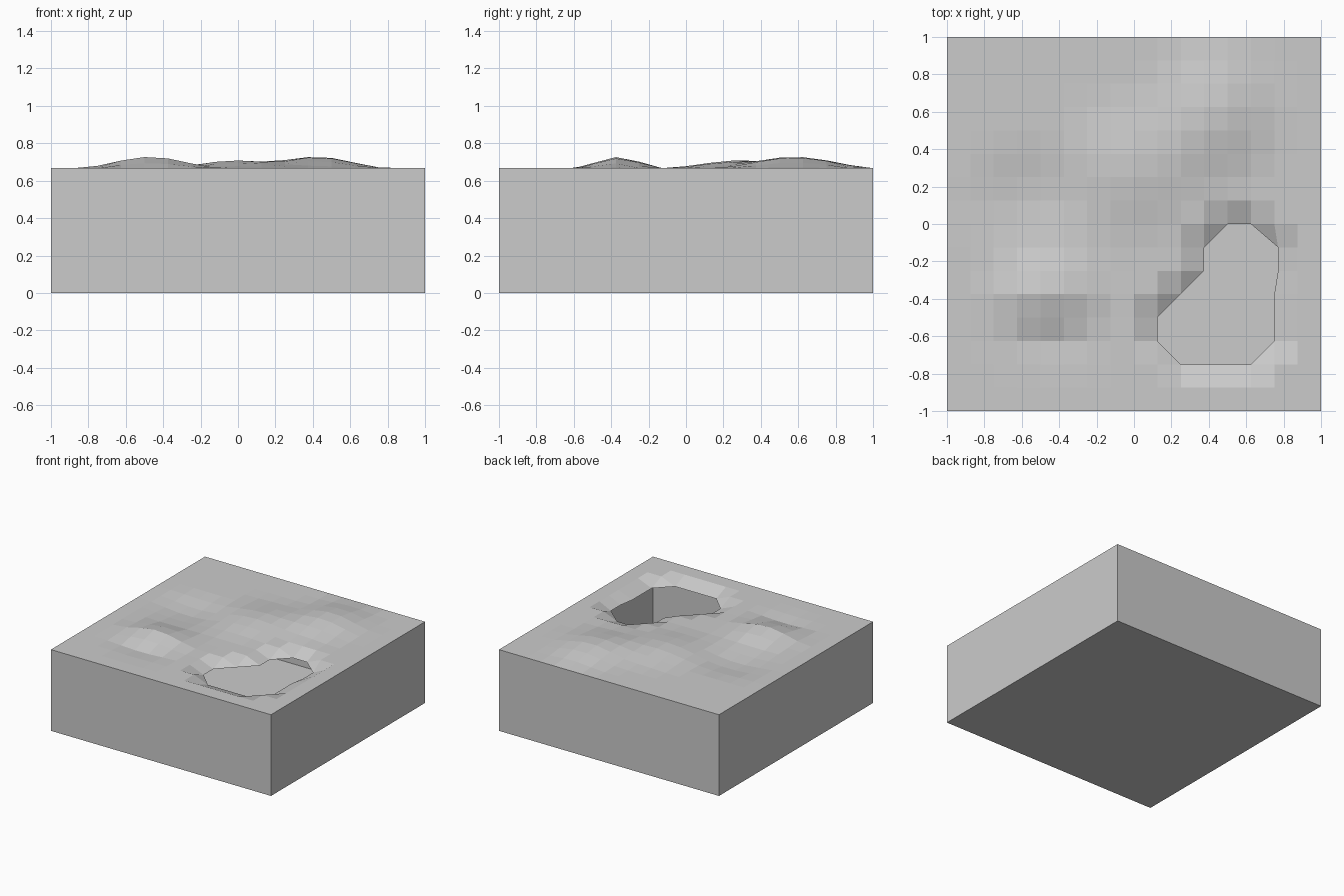
import bpy, bmesh, math

if "Cube" in bpy.data.objects:
    bpy.data.objects.remove(bpy.data.objects["Cube"])

TOP, N = 0.667, 16
STEP = 2 / N

# Soft bumps and dips: x, y, radius x, radius y, height
BUMPS = [
    (0.42, 0.58, 0.40, 0.46, 0.062),
    (0.00, 0.30, 0.45, 0.45, 0.042),
    (-0.47, -0.37, 0.40, 0.27, 0.060),
    (-0.55, 0.15, 0.42, 0.36, -0.030),
    (-0.45, -0.62, 0.36, 0.20, -0.015),
]
# Rows of the opening: y index -> first and last x index removed
HOLE = {3: (10, 13), 4: (10, 13), 5: (11, 13), 6: (12, 13), 7: (12, 13)}


def inside(i, j):
    return j in HOLE and HOLE[j][0] <= i <= HOLE[j][1]


def on_rim(i, j):
    near = ((1, 0), (-1, 0), (0, 1), (0, -1))
    return not inside(i, j) and any(inside(i + a, j + b) for a, b in near)


def height(i, j):
    x, y = -1 + i * STEP, -1 + j * STEP
    if i in (0, N) or j in (0, N):
        return TOP
    if on_rim(i, j):
        return TOP - 0.05
    z = TOP
    for cx, cy, rx, ry, h in BUMPS:
        d = math.hypot((x - cx) / rx, (y - cy) / ry)
        if d < 1:
            z += h * (0.5 + 0.5 * math.cos(math.pi * d))
    return z


bm = bmesh.new()

# Uneven ground surface with an opening cut along cell edges and diagonals
grid = {}
for i in range(N + 1):
    for j in range(N + 1):
        if not inside(i, j):
            x = -1 + i * STEP + (0.02 if i == 14 and j in (6, 7) else 0)
            grid[i, j] = bm.verts.new((x, -1 + j * STEP, height(i, j)))
for i in range(N):
    for j in range(N):
        keys = [(i, j), (i + 1, j), (i + 1, j + 1), (i, j + 1)]
        corners = [grid[k] for k in keys if k in grid]
        if len(corners) >= 3:
            bm.faces.new(corners)

# Hollow box below: four walls and a floor
rim = ([(i, 0) for i in range(N)] + [(N, j) for j in range(N)]
       + [(i, N) for i in range(N, 0, -1)] + [(0, j) for j in range(N, 0, -1)])
base = [bm.verts.new(p) for p in ((-1, -1, 0), (1, -1, 0), (1, 1, 0), (-1, 1, 0))]
loop = rim + rim[:1]
for s in range(4):
    edge = [grid[k] for k in loop[s * N:(s + 1) * N + 1]]
    bm.faces.new([base[s], base[(s + 1) % 4]] + edge[::-1])
bm.faces.new(base[::-1])

mesh = bpy.data.meshes.new("terrain_block")
bm.to_mesh(mesh)
bm.free()
bpy.context.collection.objects.link(bpy.data.objects.new("terrain_block", mesh))
